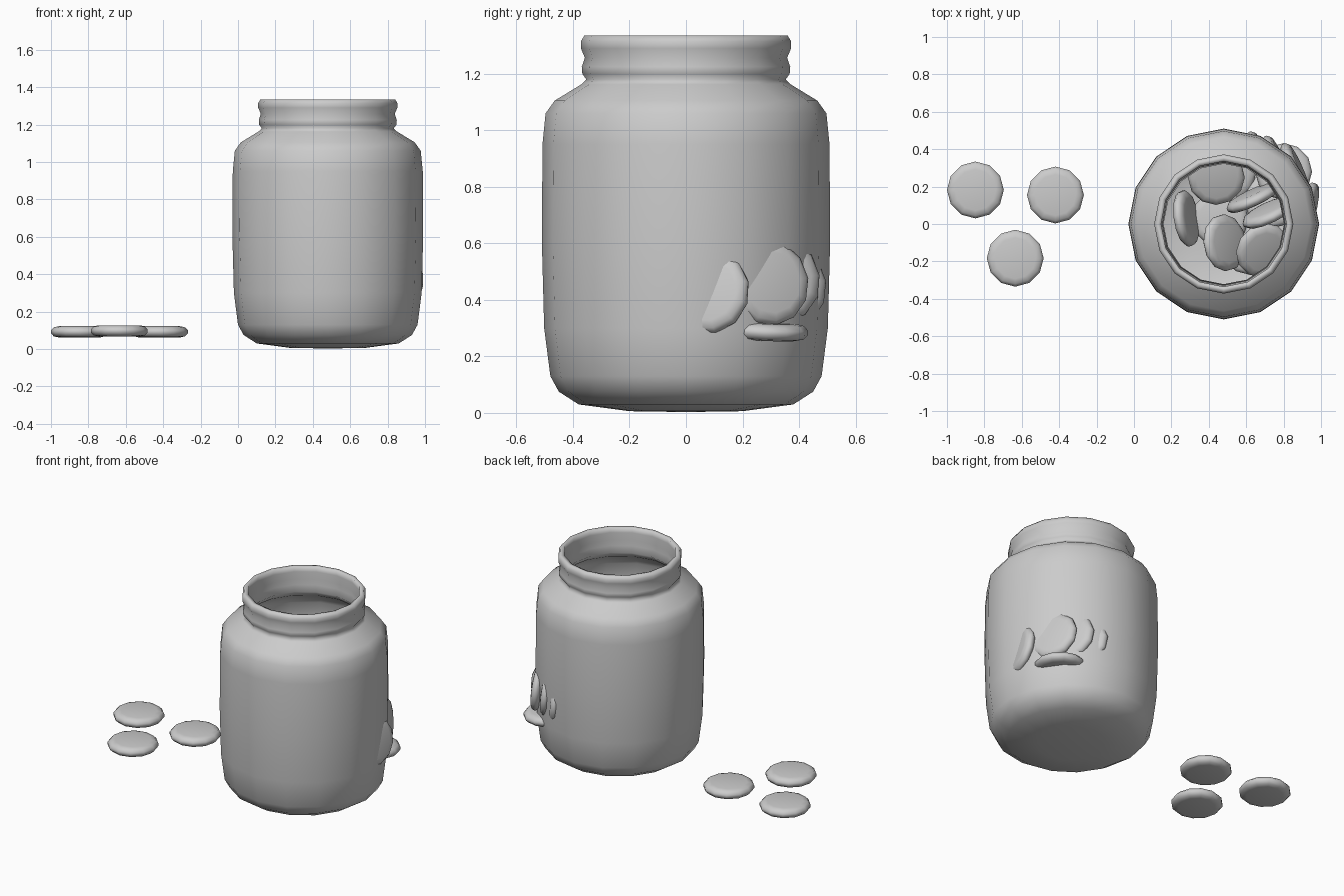
import bpy, bmesh
from math import sin, cos, pi, radians
from mathutils import Vector


def lathe(name, profile, sides):
    """Spin (radius, z) points around z; radius 0 ends become poles."""
    bm = bmesh.new()
    rings = []
    for r, z in profile:
        if r == 0:
            rings.append([bm.verts.new((0, 0, z))] * sides)
        else:
            rings.append([bm.verts.new((r * cos(2 * pi * i / sides),
                                        r * sin(2 * pi * i / sides), z))
                          for i in range(sides)])
    for a, b in zip(rings, rings[1:]):
        for i in range(sides):
            j = (i + 1) % sides
            quad = list(dict.fromkeys((a[i], a[j], b[j], b[i])))
            bm.faces.new(quad)
    bmesh.ops.recalc_face_normals(bm, faces=bm.faces[:])
    for f in bm.faces:
        f.smooth = True
    me = bpy.data.meshes.new(name)
    bm.to_mesh(me)
    bm.free()
    ob = bpy.data.objects.new(name, me)
    bpy.context.collection.objects.link(ob)
    return ob


# Jar: outer wall up to the ringed neck, over the rim, down the inner wall
jar = lathe("jar", [
    (0, 0.003), (0.2, 0.006), (0.38, 0.03), (0.45, 0.075), (0.48, 0.13),
    (0.502, 0.3), (0.51, 0.6), (0.508, 0.95), (0.497, 1.06), (0.465, 1.105),
    (0.37, 1.163), (0.353, 1.18), (0.367, 1.2), (0.369, 1.225),
    (0.358, 1.257), (0.372, 1.29), (0.372, 1.315), (0.36, 1.335),
    (0.335, 1.332), (0.34, 1.3), (0.327, 1.257), (0.337, 1.215),
    (0.322, 1.175), (0.36, 1.135), (0.44, 1.085), (0.468, 1.04),
    (0.476, 0.94), (0.478, 0.6), (0.47, 0.3), (0.45, 0.14),
    (0.42, 0.09), (0.36, 0.055), (0.2, 0.034), (0, 0.03)], 16)
jar.location = (0.48, 0, 0)

# Biscuit: rounded disc, copied for every placement
biscuit = lathe("biscuit", [
    (0, 0.029), (0.11, 0.03), (0.137, 0.024), (0.152, 0.008),
    (0.152, -0.008), (0.137, -0.024), (0.11, -0.03), (0, -0.029)], 12)


def place(name, centre, normal=(0, 0, 1)):
    ob = bpy.data.objects.new(name, biscuit.data)
    bpy.context.collection.objects.link(ob)
    ob.location = centre
    ob.rotation_mode = 'QUATERNION'
    ob.rotation_quaternion = Vector((0, 0, 1)).rotation_difference(Vector(normal))


# Loose biscuits beside the jar
biscuit.name = "loose_biscuit_1"
biscuit.location = (-0.848, 0.182, 0.092)
place("loose_biscuit_2", (-0.42, 0.155, 0.092))
place("loose_biscuit_3", (-0.635, -0.183, 0.097))

# Biscuits poking through the right-hand wall
place("side_biscuit", (0.93, 0.075, 0.43), (1, -0.24, 0.15))
place("flat_side_biscuit", (0.80, 0.28, 0.29), (0.05, 0.05, 1))
d = radians(24)
for i, c in enumerate([(0.862, 0.292, 0.46), (0.765, 0.332, 0.47), (0.68, 0.355, 0.45)]):
    place(f"leaning_biscuit_{i + 1}", c, (cos(d), sin(d), 0.1))

# Pile seen through the mouth
pile = [
    ((0.44, 0.25, 0.32), (0.05, -0.3, 1)),
    ((0.28, 0.03, 0.22), (1, 0.15, 0.35)),
    ((0.485, -0.10, 0.30), (0.75, 0.1, 0.75)),
    ((0.69, -0.14, 0.30), (0.35, -0.35, 0.85)),
    ((0.46, 0.03, 0.13), (0, 0, 1)),
    ((0.635, 0.14, 0.36), (-0.42, 0.9, 0.15)),
    ((0.72, 0.06, 0.36), (-0.42, 0.9, 0.25)),
    ((0.62, -0.12, 0.09), (0, 0, 1)),
    ((0.74, 0.13, 0.12), (0, 0.1, 1)),
    ((0.50, 0.27, 0.12), (0, -0.1, 1)),
]
for i, (c, n) in enumerate(pile):
    place(f"pile_biscuit_{i + 1}", c, n)
